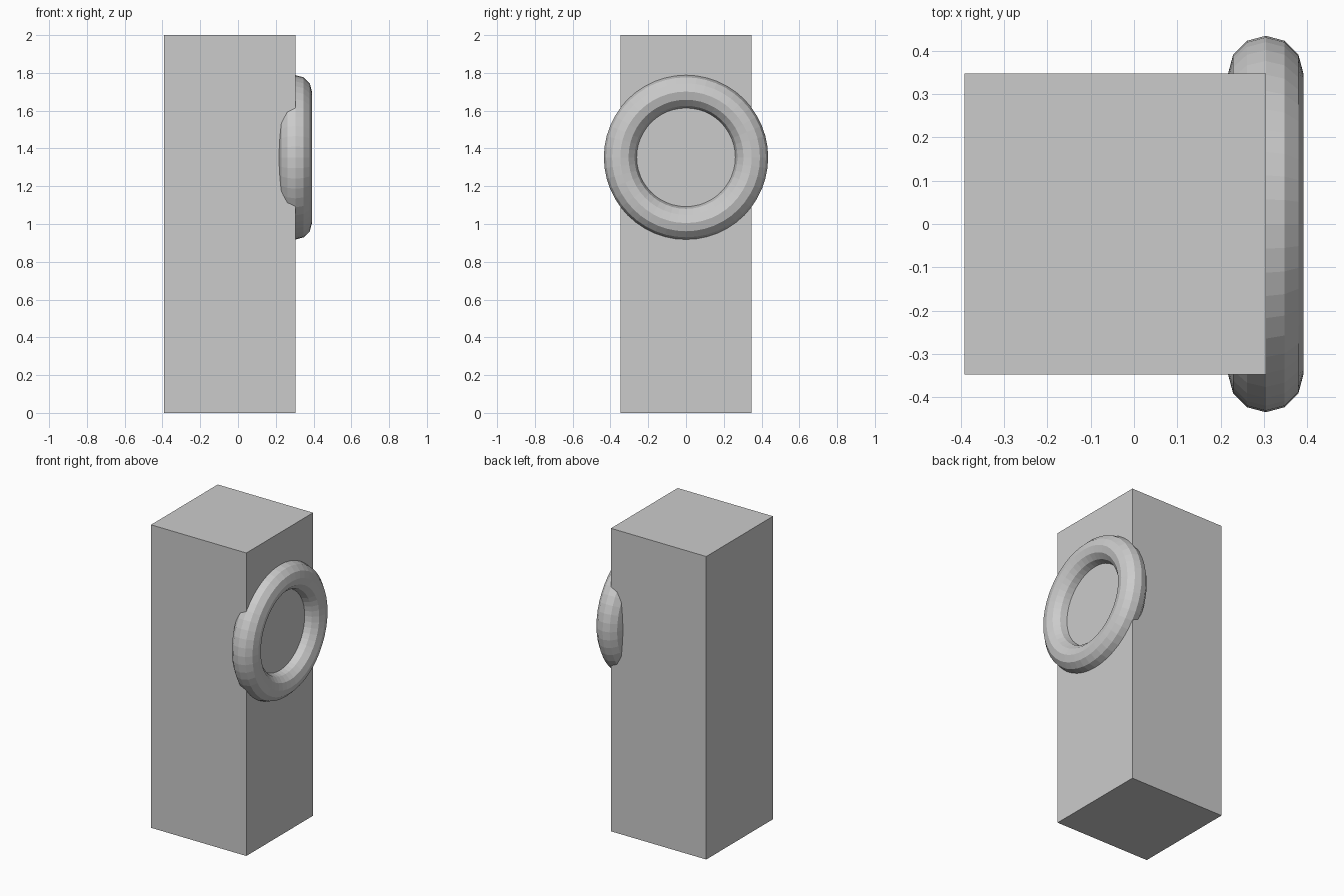
import bpy
import math

if "Cube" in bpy.data.objects:
    bpy.data.objects.remove(bpy.data.objects["Cube"])

HALF = 0.348      # half width of the square post, also the ring's major radius
TUBE = 0.087      # ring tube radius
FACE_X = HALF - TUBE / 2  # right face of the post

# Square post
bpy.ops.mesh.primitive_cube_add(size=1, location=(-TUBE / 2, 0, 1))
post = bpy.context.object
post.name = "post"
post.scale = (2 * HALF, 2 * HALF, 2)
bpy.ops.object.transform_apply(location=False, rotation=False, scale=True)

# Flat-shaded ring half sunk into the right face
bpy.ops.mesh.primitive_torus_add(
    major_radius=HALF, minor_radius=TUBE,
    major_segments=48, minor_segments=12,
    location=(FACE_X, 0, 1.353), rotation=(0, math.pi / 2, 0))
ring = bpy.context.object
ring.name = "ring"
bpy.ops.object.shade_flat()
